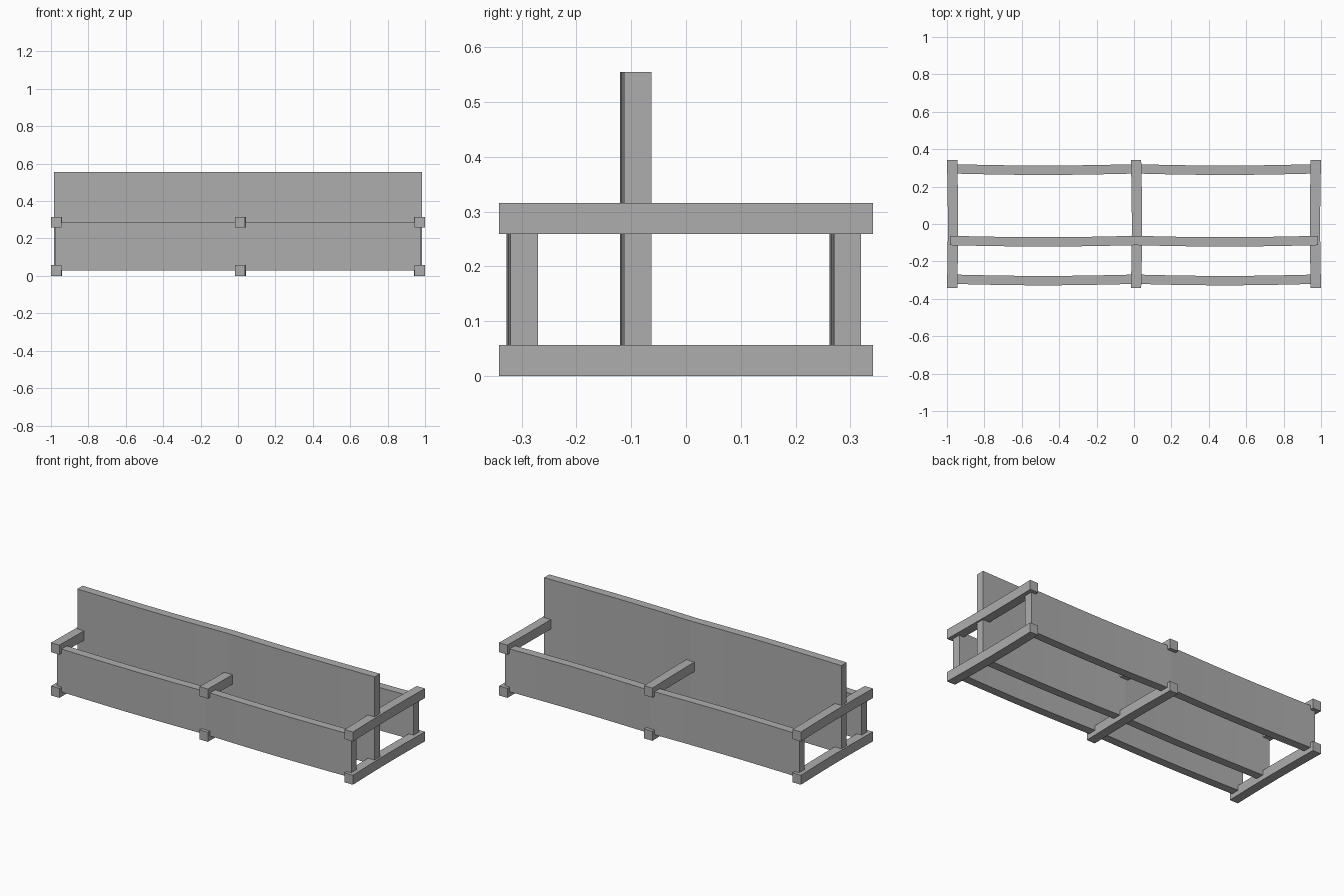
import bpy, bmesh, math

cube = bpy.data.objects.get("Cube")
if cube:
    bpy.data.objects.remove(cube, do_unlink=True)

# Single plain grey for all timber
grey = bpy.data.materials.new("plain grey")
grey.use_nodes = True
colour = (0.42, 0.42, 0.42, 1)
grey.diffuse_color = colour
grey.node_tree.nodes["Principled BSDF"].inputs["Base Color"].default_value = colour


def plank(name, size, centre, cuts, axis, bow):
    """Box cut along its long axis, then bowed sideways by a function."""
    bm = bmesh.new()
    bmesh.ops.create_cube(bm, size=1)
    for v in bm.verts:
        for i in range(3):
            v.co[i] = v.co[i] * size[i] + centre[i]
    normal = [0, 0, 0]
    normal[axis] = 1
    for c in cuts:
        point = [0, 0, 0]
        point[axis] = c
        bmesh.ops.bisect_plane(bm, geom=bm.verts[:] + bm.edges[:] + bm.faces[:],
                               plane_co=point, plane_no=normal)
    for v in bm.verts:
        v.co[1 - axis] += bow(v.co[axis])
    bmesh.ops.recalc_face_normals(bm, faces=bm.faces[:])
    mesh = bpy.data.meshes.new(name)
    bm.to_mesh(mesh)
    bm.free()
    mesh.materials.append(grey)
    obj = bpy.data.objects.new(name, mesh)
    bpy.context.collection.objects.link(obj)
    return obj


# Long walls sag forward gently in each bay between the cross bars
def wall_bow(x):
    return -0.008 * abs(math.sin(math.pi * x / 0.97))


wall_cuts = [s * c for s in (-1, 1) for c in (0.2, 0.4, 0.57, 0.77)] + [0.01]
walls = [("front_wall", -0.295, 0.285, 0.975),
         ("middle_wall", -0.088, 0.555, 0.985),
         ("back_wall", 0.295, 0.285, 0.975)]
for name, y, top, half in walls:
    plank(name, (2 * half, 0.05, top - 0.028), (0, y, (top + 0.028) / 2),
          wall_cuts, 0, wall_bow)

# Cross bars, a lower and an upper one at each end and in the middle
for side, x, bend in (("right", -0.9725, 0.005), ("centre", 0.011, 0.005),
                      ("left", 0.9725, -0.005)):
    for level, z in (("lower", 0.0285), ("upper", 0.2875)):
        plank(f"{side}_{level}_bar", (0.055, 0.682, 0.057), (x, 0, z),
              (-0.17, 0, 0.17), 1,
              lambda y, b=bend: b * math.cos(math.pi * y / 0.682))
